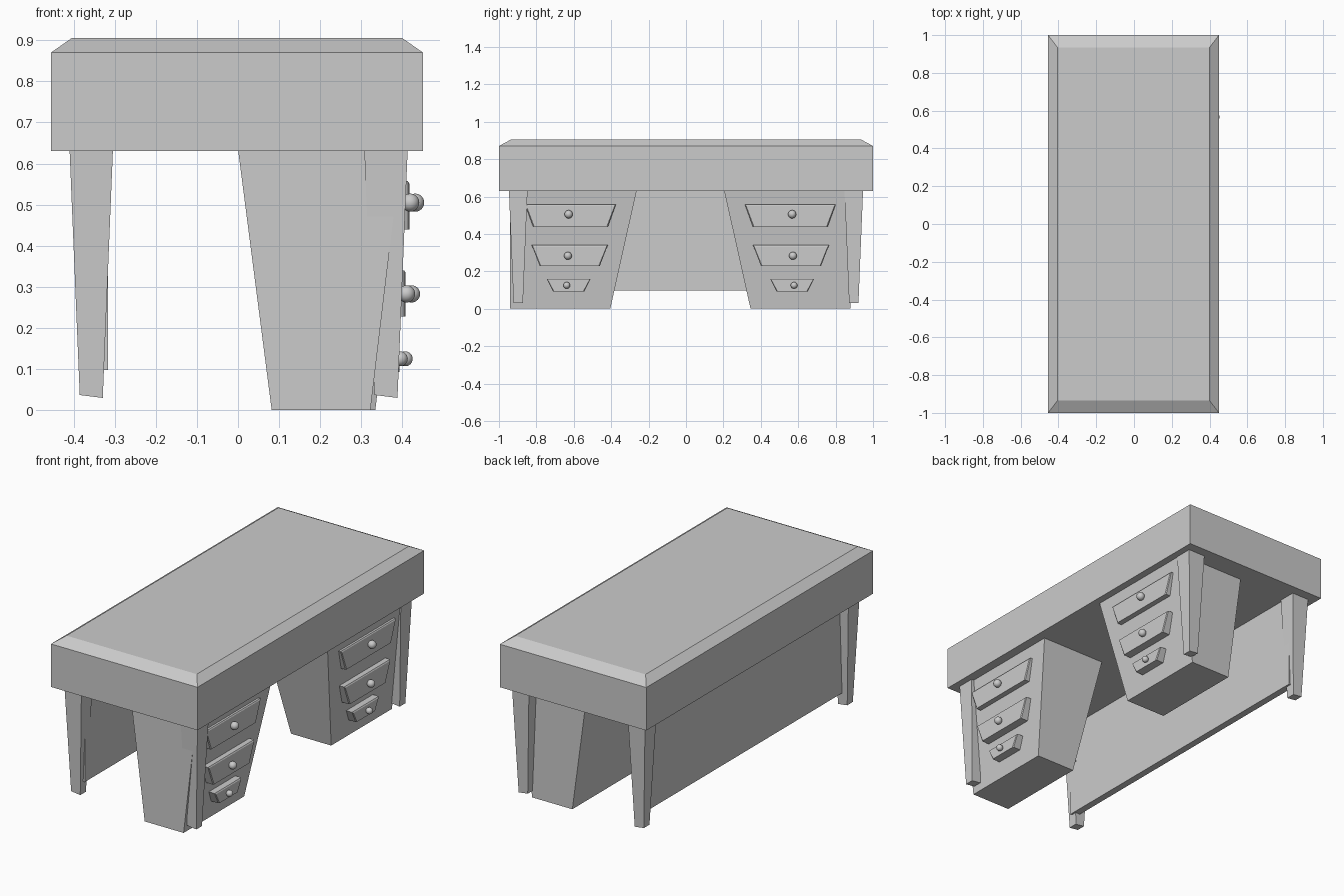
import bpy, bmesh
from mathutils import Vector

cube = bpy.data.objects.get("Cube")
if cube:
    bpy.data.objects.remove(cube, do_unlink=True)

grey = bpy.data.materials.new("plain_grey")
grey.use_nodes = True
COLOUR = (0.6, 0.6, 0.6, 1)
grey.diffuse_color = COLOUR
grey.node_tree.nodes["Principled BSDF"].inputs["Base Color"].default_value = COLOUR


def finish(name, bm):
    bmesh.ops.recalc_face_normals(bm, faces=bm.faces)
    mesh = bpy.data.meshes.new(name)
    bm.to_mesh(mesh)
    bm.free()
    mesh.materials.append(grey)
    obj = bpy.data.objects.new(name, mesh)
    bpy.context.collection.objects.link(obj)
    return obj


def loft(name, *rings):
    """Skin a stack of four-cornered rings and cap both ends."""
    bm = bmesh.new()
    rows = [[bm.verts.new(p) for p in ring] for ring in rings]
    for a, b in zip(rows, rows[1:]):
        for i in range(4):
            j = (i + 1) % 4
            bm.faces.new((a[i], a[j], b[j], b[i]))
    bm.faces.new(rows[0])
    bm.faces.new(rows[-1])
    return finish(name, bm)


def level(x0, x1, y0, y1, z):
    return [(x0, y0, z), (x1, y0, z), (x1, y1, z), (x0, y1, z)]


# Thick desk top with a chamfered upper edge
loft("desk_top",
     level(-0.455, 0.45, -1, 1, 0.63),
     level(-0.455, 0.45, -1, 1, 0.87),
     level(-0.405, 0.40, -0.935, 0.935, 0.905))

# Tapered legs with slightly slanted feet
for x, end in ((-0.357, "back"), (0.36, "front")):
    for y, side in ((-0.897, "right"), (0.897, "left")):
        foot = level(x - 0.028, x + 0.028, y - 0.025, y + 0.025, 0.037)
        foot = [(px, py, 0.03 if px > x else pz) for px, py, pz in foot]
        loft(f"{end}_{side}_leg", foot,
             level(x - 0.053, x + 0.053, y - 0.05, y + 0.05, 0.64))

# Modesty panel between the back legs
loft("back_panel",
     level(-0.355, -0.316, -0.9, 0.9, 0.098),
     level(-0.355, -0.316, -0.9, 0.9, 0.64))

# Drawers: outer y, inner y, taper, bottom z, top z, front x, knob z, knob radius
DRAWERS = {
    "top": (0.86, 0.375, 0.042, 0.44, 0.557, 0.405, 0.505, 0.022),
    "middle": (0.825, 0.418, 0.043, 0.228, 0.34, 0.396, 0.283, 0.021),
    "bottom": (0.745, 0.51, 0.033, 0.093, 0.16, 0.381, 0.125, 0.018),
}

# Tapered drawer pedestals, mirrored with a small shift
for side, sign, shift, dx in (("right", -1, 0, 0), ("left", 1, -0.06, 0.012)):
    def at(y):
        return sign * y + shift

    loft(f"{side}_pedestal",
         level(0.082 + dx / 3, 0.322 + dx, at(0.94), at(0.405), 0),
         level(0.0, 0.398 + dx, at(0.94), at(0.263), 0.635))

    for name, (outer, inner, taper, z0, z1, x, kz, r) in DRAWERS.items():
        def face(px, inset):
            return [(px, at(outer - inset), z1 - inset),
                    (px, at(inner + inset), z1 - inset),
                    (px, at(inner + taper + inset), z0),
                    (px, at(outer - taper - inset), z0)]

        loft(f"{side}_{name}_drawer", face(0.325 + dx, 0),
             face(x + dx - 0.004, 0), face(x + dx, 0.006))

        # Round knob
        bm = bmesh.new()
        bmesh.ops.create_uvsphere(bm, u_segments=24, v_segments=12, radius=r)
        bmesh.ops.translate(
            bm, verts=bm.verts,
            vec=Vector((x + dx + 0.014, at((outer + inner) / 2 + 0.01), kz)))
        for f in bm.faces:
            f.smooth = True
        finish(f"{side}_{name}_knob", bm)
